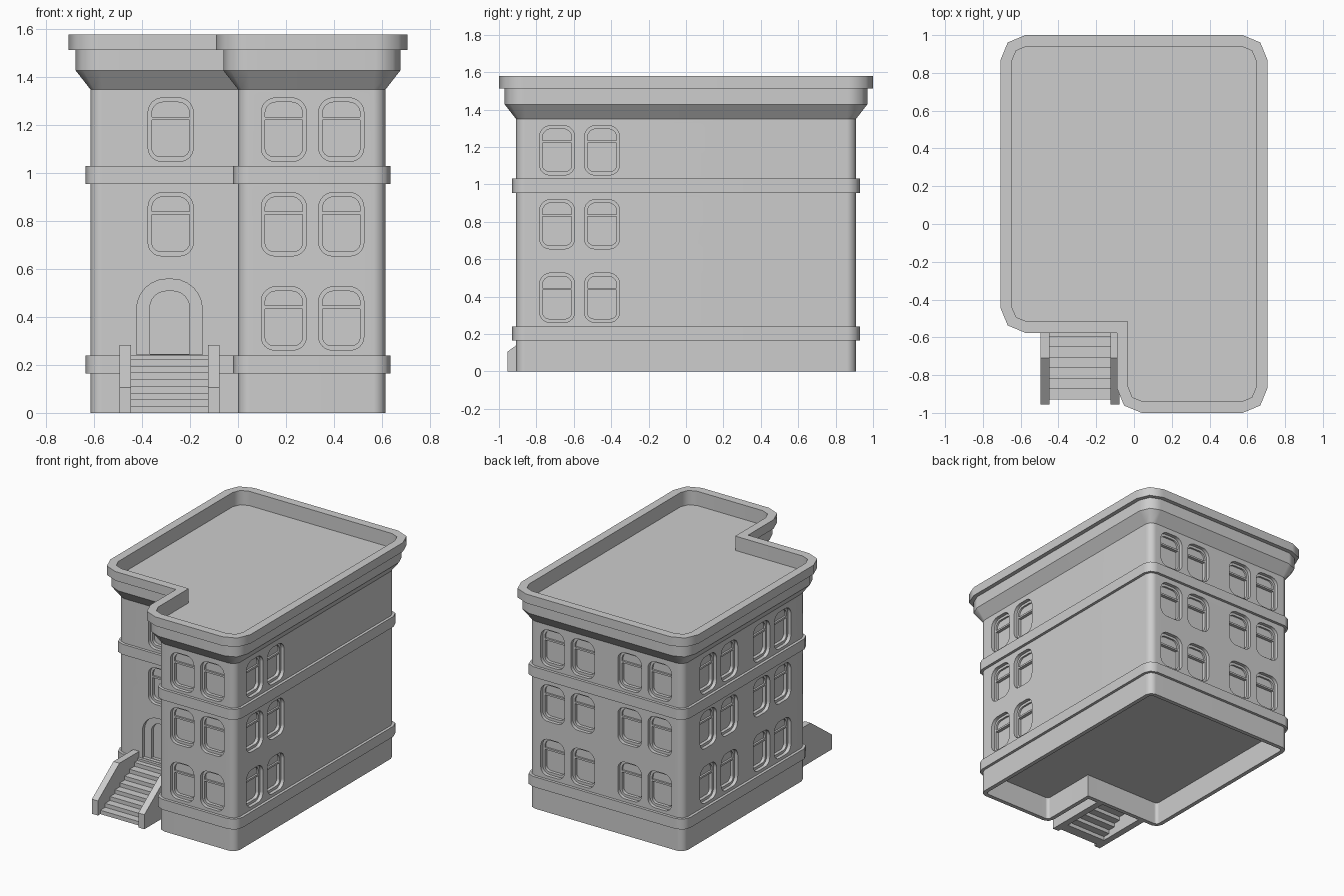
import bpy, bmesh, math
from mathutils import Vector

cube = bpy.data.objects.get("Cube")
if cube:
    bpy.data.objects.remove(cube, do_unlink=True)

GREY = (0.61, 0.61, 0.61, 1)
stone = bpy.data.materials.new("grey stone")
stone.use_nodes = True
stone.diffuse_color = GREY
stone.node_tree.nodes["Principled BSDF"].inputs["Base Color"].default_value = GREY


def make_object(name, bm):
    bmesh.ops.recalc_face_normals(bm, faces=bm.faces)
    mesh = bpy.data.meshes.new(name)
    bm.to_mesh(mesh)
    bm.free()
    mesh.materials.append(stone)
    obj = bpy.data.objects.new(name, mesh)
    bpy.context.collection.objects.link(obj)
    return obj


def bridge(bm, low, high):
    for i in range(len(low)):
        j = (i + 1) % len(low)
        bm.faces.new((low[i], low[j], high[j], high[i]))


def prism(bm, points, shift):
    """Closed solid from a polygon pushed along a vector."""
    near = [bm.verts.new(p) for p in points]
    far = [bm.verts.new(Vector(p) + Vector(shift)) for p in points]
    bridge(bm, near, far)
    bm.faces.new(near[::-1])
    bm.faces.new(far)


def rounded(u0, u1, z0, z1, r_low, r_high, steps=6):
    """Rectangle with separate radii for its lower and upper corners."""
    points = []
    corners = ((u1, z0, 1, -1, r_low, -90), (u1, z1, 1, 1, r_high, 0),
               (u0, z1, -1, 1, r_high, 90), (u0, z0, -1, -1, r_low, 180))
    for u, z, su, sz, r, start in corners:
        count = steps if r else 0
        for k in range(count + 1):
            a = math.radians(start + 90 * k / max(count, 1))
            points.append((u - su * r + r * math.cos(a), z - sz * r + r * math.sin(a)))
    return points


# L-shaped plan: corner position, outward direction, start angle (None = inner corner)
WIDE, DEEP, STEP = 0.616, 0.909, -0.485
PLAN = ((0, -DEEP, -1, -1, 180), (WIDE, -DEEP, 1, -1, -90), (WIDE, DEEP, 1, 1, 0),
        (-WIDE, DEEP, -1, 1, 90), (-WIDE, STEP, -1, -1, 180), (0, STEP, -1, -1, None))


def plan_ring(bm, offset, z):
    ring = []
    r = 0.05 + offset * 0.9
    for x, y, sx, sy, start in PLAN:
        x, y = x + sx * offset, y + sy * offset
        if start is None:
            ring.append(bm.verts.new((x, y, z)))
            continue
        for k in range(3):
            a = math.radians(start + 45 * k)
            ring.append(bm.verts.new((x - sx * r + r * math.cos(a),
                                      y - sy * r + r * math.sin(a), z)))
    return ring


# Building shell: hollow foot, wall, two bands, cornice, parapet and roof deck
PROFILE = ((-0.03, 0.165), (-0.03, 0), (0, 0), (0, 0.165), (0.02, 0.165), (0.02, 0.24),
           (0, 0.24), (0, 0.955), (0.02, 0.955), (0.02, 1.03), (0, 1.03), (0, 1.35),
           (0.061, 1.428), (0.061, 1.513), (0.091, 1.513), (0.091, 1.578),
           (0.031, 1.578), (0.031, 1.475))
bm = bmesh.new()
rings = [plan_ring(bm, off, z) for off, z in PROFILE]
for low, high in zip(rings, rings[1:]):
    bridge(bm, low, high)
bm.faces.new(rings[0][::-1])
bm.faces.new(rings[-1])
building = make_object("building", bm)

# Openings: every facade has a normal, a distance and window positions
ROWS = (0.394, 0.787, 1.182)


def pair(*centres):
    return [c + s * 0.12 for c in centres for s in (-1, 1)]


FACADES = (((0, -1), DEEP, pair(0.311), ROWS),
           ((0, -1), -STEP, [-0.281], ROWS[1:]),
           ((1, 0), WIDE, pair(-0.569), ROWS),
           ((0, 1), DEEP, pair(0.307, -0.307), ROWS),
           ((-1, 0), WIDE, pair(0.505, -0.1), ROWS))


def opening(bm, normal, dist, outline, depth):
    n = Vector((*normal, 0))
    t = Vector((abs(n.y), abs(n.x), 0))
    front = [n * (dist + 0.01) + t * u + Vector((0, 0, z)) for u, z in outline]
    prism(bm, front, -n * (depth + 0.01))


pockets, panes = bmesh.new(), bmesh.new()
for normal, dist, centres, rows in FACADES:
    for u in centres:
        for z in rows:
            opening(pockets, normal, dist,
                    rounded(u - 0.094, u + 0.094, z - 0.132, z + 0.132, 0.055, 0.06), 0.025)
            opening(panes, normal, dist,
                    rounded(u - 0.078, u + 0.078, z - 0.113, z + 0.04, 0.035, 0), 0.048)
            opening(panes, normal, dist,
                    rounded(u - 0.078, u + 0.078, z + 0.053, z + 0.114, 0, 0.045), 0.038)

# Arched doorway
opening(pockets, (0, -1), -STEP, rounded(-0.423, -0.149, 0.243, 0.558, 0, 0.125), 0.025)
opening(panes, (0, -1), -STEP, rounded(-0.368, -0.202, 0.246, 0.508, 0, 0.07), 0.048)


def activate(obj):
    bpy.ops.object.select_all(action='DESELECT')
    obj.select_set(True)
    bpy.context.view_layer.objects.active = obj


for name, cut in (("window_pockets", pockets), ("window_panes", panes)):
    cutter = make_object(name, cut)
    cutter.hide_render = True
    mod = building.modifiers.new(name, 'BOOLEAN')
    mod.operation, mod.solver, mod.object = 'DIFFERENCE', 'EXACT', cutter
    activate(building)
    bpy.ops.object.modifier_apply(modifier=name)
    bpy.data.objects.remove(cutter, do_unlink=True)

# Smooth rounded corners, but keep the cornice creases crisp
activate(building)
bpy.ops.object.shade_smooth_by_angle(angle=math.radians(47))
verts = building.data.vertices
for edge in building.data.edges:
    za, zb = (verts[i].co.z for i in edge.vertices)
    if min(za, zb) > 1.34 and abs(za - zb) < 0.001:
        edge.use_edge_sharp = True
weighted = building.modifiers.new("weighted_normals", 'WEIGHTED_NORMAL')
weighted.keep_sharp = True

# Entrance steps: folded slab with a stepped underside
COUNT, RISE, RUN, FRONT = 8, 0.028, 0.0555, -0.928
upper, lower = [], []
for i in range(COUNT):
    y, back = FRONT + RUN * i, FRONT + RUN * (i + 1)
    upper += [(y, RISE * i), (y, RISE * (i + 1))]
    if i < COUNT - 1:
        lower += [(y + 0.02, RISE * i), (back + 0.02, RISE * i)]
    else:
        upper.append((back, RISE * (i + 1)))
        lower += [(y + 0.02, RISE * i), (back, RISE * i)]
bm = bmesh.new()
prism(bm, [(-0.455, y, z) for y, z in upper + lower[:0:-1]], (0.335, 0, 0))
make_object("entrance_steps", bm)

# Sloped side walls of the steps
RAIL = ((-0.955, 0), (-0.955, 0.105), (-0.71, 0.283), (STEP, 0.283), (STEP, 0))
for name, x in (("right_step_wall", -0.495), ("left_step_wall", -0.125)):
    bm = bmesh.new()
    prism(bm, [(x, y, z) for y, z in RAIL], (0.048, 0, 0))
    make_object(name, bm)
